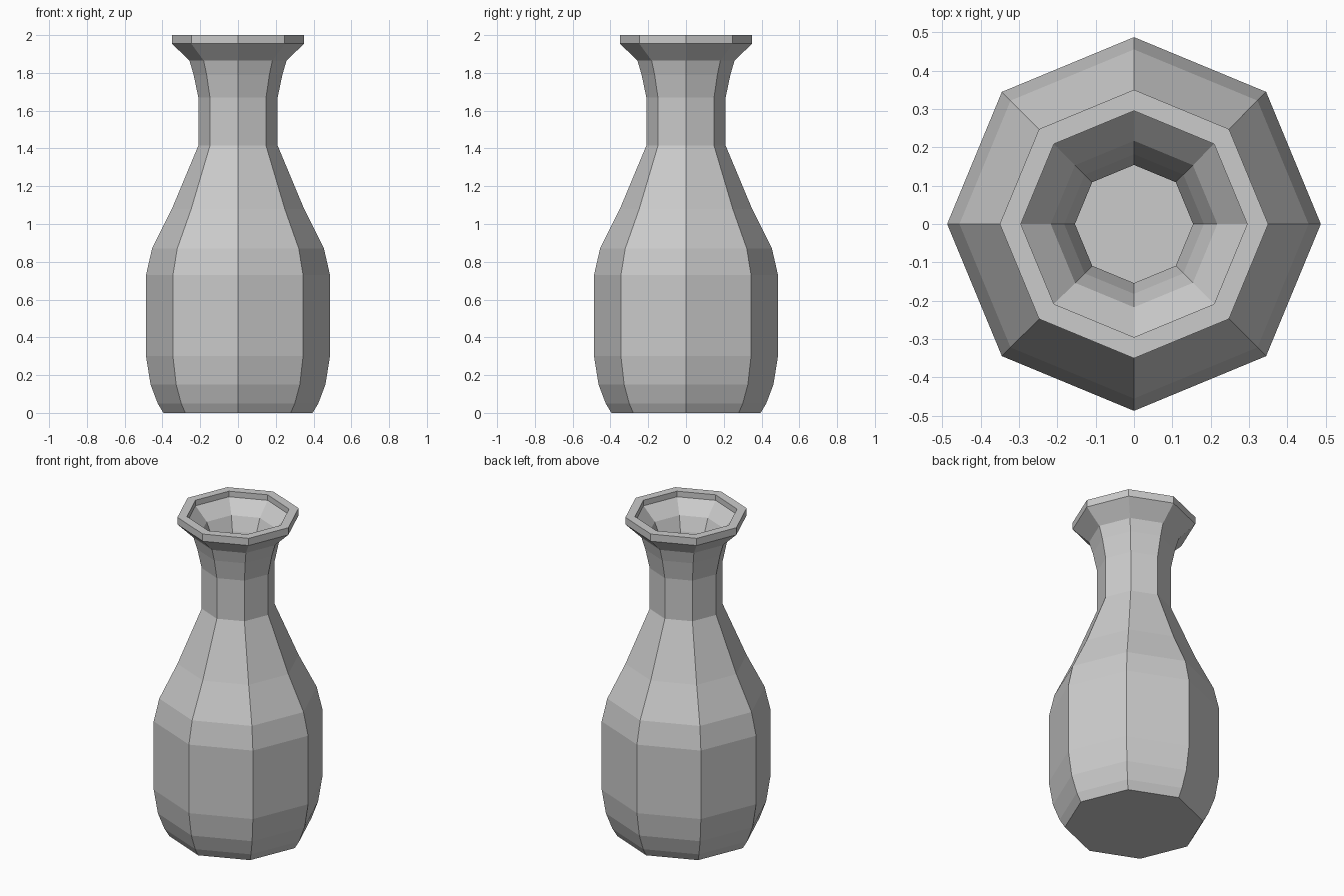
import bpy, bmesh
from math import cos, sin, pi

if "Cube" in bpy.data.objects:
    bpy.data.objects.remove(bpy.data.objects["Cube"])

SIDES = 8

# (radius, height) from the foot up to the rim
outer = [(0.395, 0), (0.425, 0.05), (0.463, 0.15), (0.487, 0.30), (0.487, 0.73),
         (0.455, 0.87), (0.35, 1.08), (0.21, 1.415), (0.21, 1.67), (0.235, 1.79),
         (0.257, 1.865), (0.35, 1.955), (0.35, 2.0)]
# from the rim down the inside to the floor
inner = [(0.295, 2.0), (0.295, 1.965), (0.217, 1.885), (0.182, 1.80), (0.154, 1.675),
         (0.154, 1.405), (0.297, 1.06), (0.403, 0.85), (0.432, 0.72), (0.432, 0.31),
         (0.41, 0.165), (0.375, 0.055)]


def lathe(name, profile):
    """Spin a profile into a faceted solid, capping its first and last ring."""
    bm = bmesh.new()
    rings = [[bm.verts.new((r * cos(2 * pi * i / SIDES), r * sin(2 * pi * i / SIDES), z))
              for i in range(SIDES)] for r, z in profile]
    for a, b in zip(rings, rings[1:]):
        for i in range(SIDES):
            j = (i + 1) % SIDES
            bm.faces.new((a[i], a[j], b[j], b[i]))
    bm.faces.new(rings[0][::-1])
    bm.faces.new(rings[-1])
    bmesh.ops.recalc_face_normals(bm, faces=bm.faces)
    mesh = bpy.data.meshes.new(name)
    bm.to_mesh(mesh)
    bm.free()
    obj = bpy.data.objects.new(name, mesh)
    bpy.context.collection.objects.link(obj)
    return obj


# Hollow octagonal vase with flared lip
lathe("vase", outer + inner)
